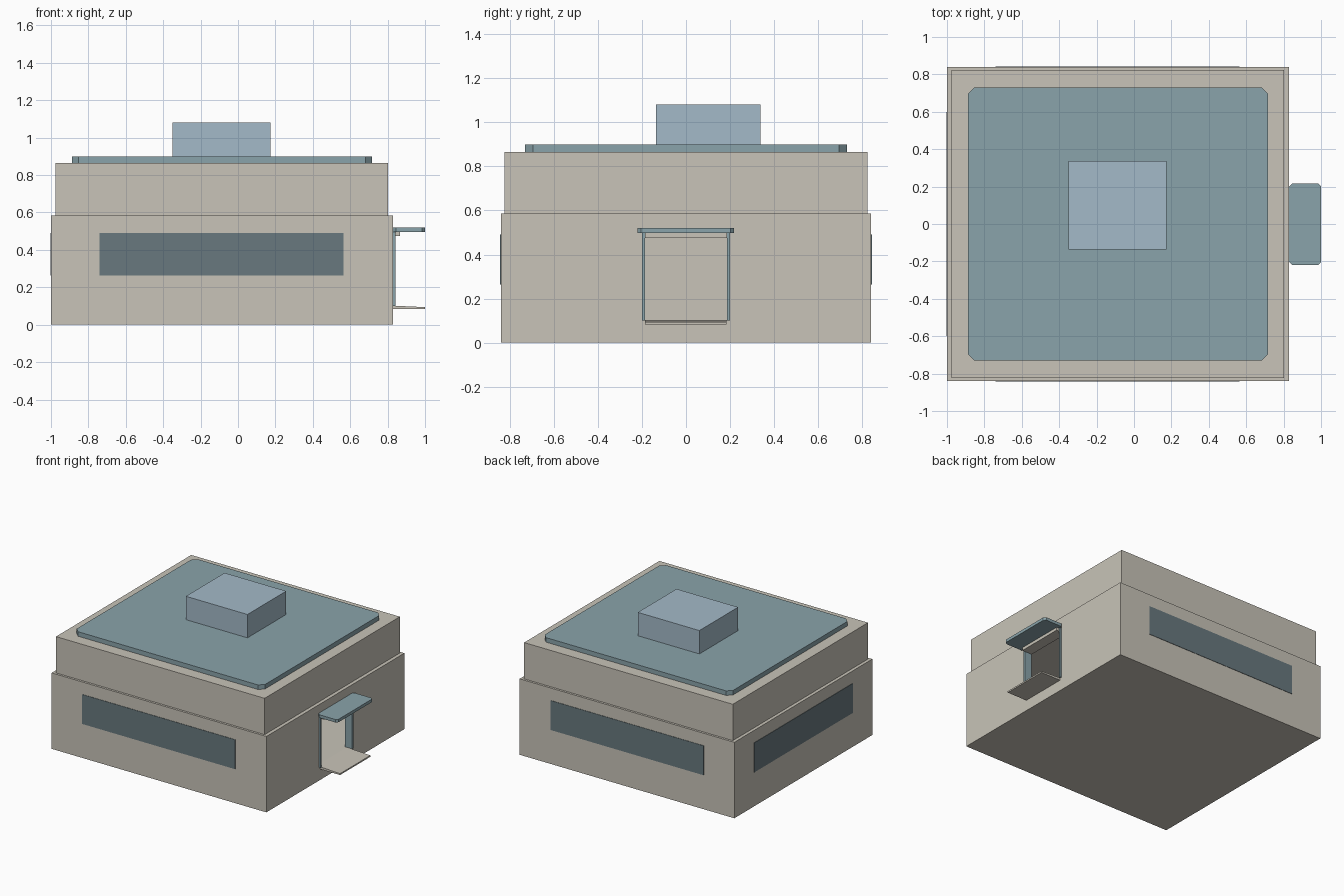
import bpy
import bmesh
from mathutils import Vector

cube = bpy.data.objects.get("Cube")
if cube:
    bpy.data.objects.remove(cube, do_unlink=True)


def material(name, rgb):
    m = bpy.data.materials.new(name)
    m.use_nodes = True
    m.diffuse_color = (*rgb, 1)
    m.node_tree.nodes["Principled BSDF"].inputs["Base Color"].default_value = (*rgb, 1)
    return m


PLASTER = material("warm grey plaster", (0.58, 0.55, 0.48))
ROOF = material("blue grey roof", (0.255, 0.37, 0.405))
UNIT = material("pale blue metal", (0.37, 0.49, 0.58))
GLASS = material("dark window glass", (0.14, 0.19, 0.21))


def box(name, xs, ys, zs, mat, chamfer=0):
    """Box spanning the given ranges, with optionally chamfered upright edges."""
    bm = bmesh.new()
    bmesh.ops.create_cube(bm, size=1)
    ranges = (xs, ys, zs)
    for v in bm.verts:
        v.co = Vector([r[0] if c < 0 else r[1] for c, r in zip(v.co, ranges)])
    if chamfer:
        upright = [e for e in bm.edges
                   if abs(e.verts[0].co.z - e.verts[1].co.z) > 0.001]
        bmesh.ops.bevel(bm, geom=upright, offset=chamfer, segments=1,
                        affect='EDGES')
    mesh = bpy.data.meshes.new(name)
    bm.to_mesh(mesh)
    bm.free()
    mesh.materials.append(mat)
    ob = bpy.data.objects.new(name, mesh)
    bpy.context.collection.objects.link(ob)
    return ob


def cut(ob, cutter):
    cutter.hide_render = True
    mod = ob.modifiers.new("cut", 'BOOLEAN')
    mod.operation = 'DIFFERENCE'
    mod.solver = 'EXACT'
    mod.object = cutter
    bpy.context.view_layer.objects.active = ob
    bpy.ops.object.modifier_apply(modifier=mod.name)
    bpy.data.objects.remove(cutter, do_unlink=True)


# Hollow lower storey with an open doorway
WALL_L, WALL_R, HALF = -1.0, 0.83, 0.84
lower = box("lower_storey", (WALL_L, WALL_R), (-HALF, HALF), (0, 0.585), PLASTER)
cut(lower, box("room_cutter", (-0.95, 0.78), (-0.79, 0.79), (0.1, 0.55), PLASTER))
cut(lower, box("door_cutter", (0.7, 0.9), (-0.198, 0.198), (0.1, 0.5), PLASTER))

# Upper storey, roof slab and rooftop unit
box("upper_storey", (-0.975, 0.803), (-0.823, 0.823), (0.585, 0.865), PLASTER)
box("roof_slab", (-0.888, 0.717), (-0.73, 0.73), (0.865, 0.9), ROOF, 0.035)
box("rooftop_unit", (-0.35, 0.175), (-0.135, 0.337), (0.9, 1.08), UNIT)

# Strip windows on three walls
T = 0.003
sill = (0.263, 0.49)
box("front_window", (-0.74, 0.565), (-HALF - T, -HALF + T), sill, GLASS)
box("back_window", (-0.74, 0.565), (HALF - T, HALF + T), sill, GLASS)
box("end_window", (WALL_L - T, WALL_L + T), (-0.6, 0.6), sill, GLASS)

# Entrance: canopy, lintel, jambs and step
box("door_canopy", (WALL_R, 1.0), (-0.22, 0.217), (0.497, 0.52), ROOF, 0.016)
box("door_lintel", (0.78, 0.865), (-0.187, 0.187), (0.474, 0.498), PLASTER)
for side, s in (("left", 1), ("right", -1)):
    ys = sorted((s * 0.186, s * 0.199))
    box(side + "_door_jamb", (0.78, 0.843), ys, (0.1, 0.498), ROOF)
step = box("door_step", (0.8, 1.0), (-0.186, 0.183), (0.083, 0.103), PLASTER)
for v in step.data.vertices:
    if v.co.x > 0.9 and v.co.z > 0.09:
        v.co.z = 0.094
